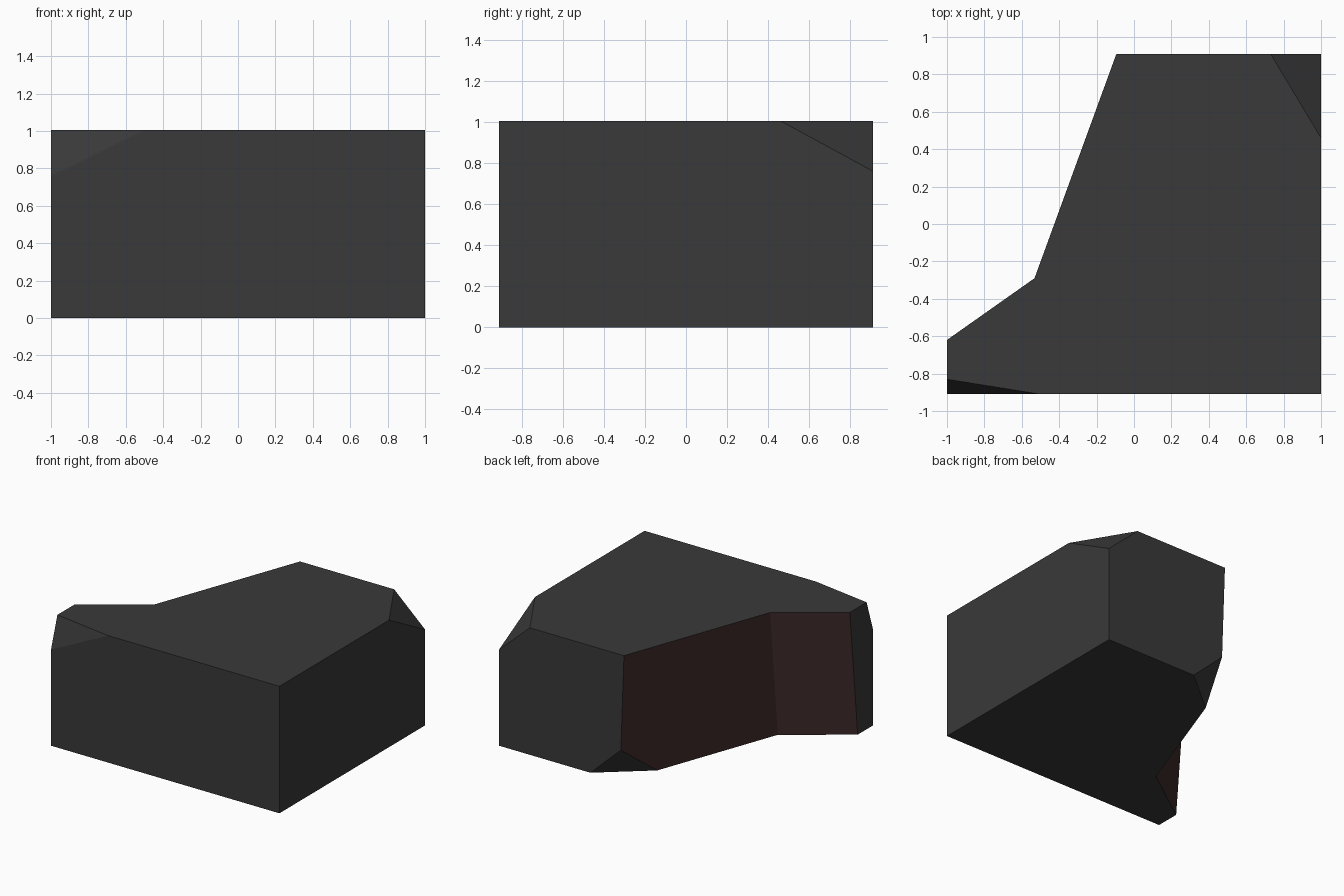
import bpy
import bmesh
from mathutils import Vector

cube = bpy.data.objects.get("Cube")
if cube:
    bpy.data.objects.remove(cube)


def make_material(name, color):
    mat = bpy.data.materials.new(name)
    mat.use_nodes = True
    mat.diffuse_color = color
    mat.node_tree.nodes["Principled BSDF"].inputs["Base Color"].default_value = color
    return mat


def chip_corner(bm, a, b, c, corner):
    """Cut off the given corner along the plane through three points."""
    a, b, c, corner = map(Vector, (a, b, c, corner))
    normal = (b - a).cross(c - a).normalized()
    if normal.dot(corner - a) < 0:
        normal.negate()
    cut = bmesh.ops.bisect_plane(
        bm, geom=bm.verts[:] + bm.edges[:] + bm.faces[:],
        plane_co=a, plane_no=normal, clear_outer=True)
    edges = [e for e in cut["geom_cut"] if isinstance(e, bmesh.types.BMEdge)]
    for face in bmesh.ops.contextual_create(bm, geom=edges)["faces"]:
        face.material_index = 0


HEIGHT = 1.005
BACK = 0.91

# Outlines: the two broken walls lean inwards towards the bottom
top = [(-1, -BACK), (1, -BACK), (1, BACK), (-0.094, BACK), (-0.532, -0.29), (-1, -0.62)]
bottom = top[:3] + [(-0.058, BACK), (-0.532, -0.388), (-1, -0.718)]

# Block body
bm = bmesh.new()
upper = [bm.verts.new((x, y, HEIGHT)) for x, y in top]
lower = [bm.verts.new((x, y, 0)) for x, y in bottom]
bm.faces.new(upper)
bm.faces.new(lower[::-1])
for i in range(len(top)):
    j = (i + 1) % len(top)
    side = bm.faces.new((lower[i], lower[j], upper[j], upper[i]))
    side.material_index = 1 if i in (3, 4) else 0

# Chipped corners: front top, back top, back bottom
chip_corner(bm, (-1, -0.83, HEIGHT), (-0.5, -BACK, HEIGHT), (-1, -BACK, 0.76), (-1, -BACK, HEIGHT))
chip_corner(bm, (0.73, BACK, HEIGHT), (1, 0.46, HEIGHT), (1, BACK, 0.76), (1, BACK, HEIGHT))
chip_corner(bm, (0.2, BACK, 0), (-0.183, 0.592, 0), (-0.067, BACK, 0.25), (-0.058, BACK, 0))
bmesh.ops.recalc_face_normals(bm, faces=bm.faces[:])

mesh = bpy.data.meshes.new("broken_block")
bm.to_mesh(mesh)
bm.free()
mesh.materials.append(make_material("charcoal grey", (0.041, 0.041, 0.041, 1)))
mesh.materials.append(make_material("dark red brown", (0.048, 0.023, 0.023, 1)))
block = bpy.data.objects.new("broken_block", mesh)
bpy.context.collection.objects.link(block)
